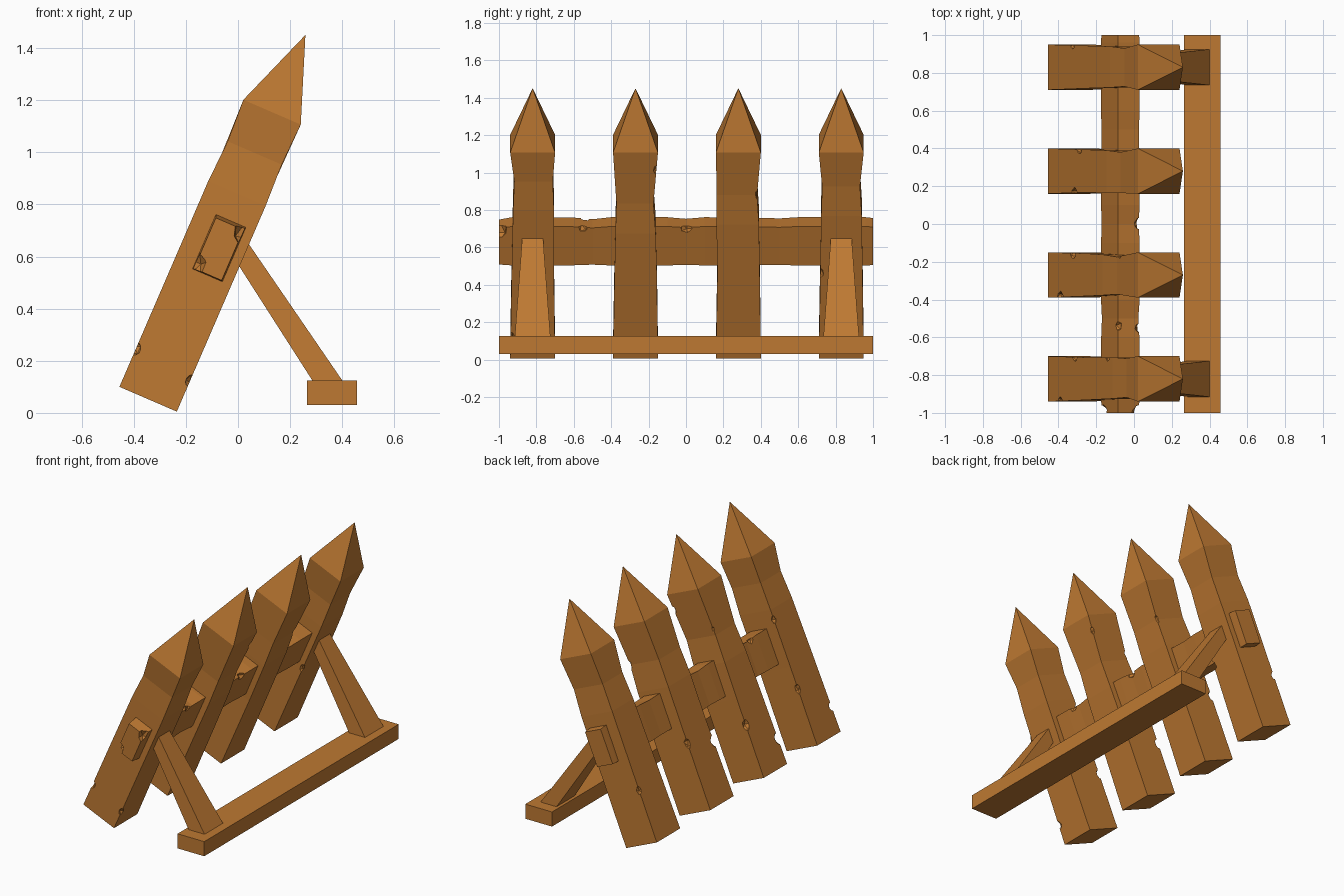
import bpy, bmesh, math, random
from mathutils import Matrix, Vector, Euler

if "Cube" in bpy.data.objects:
    bpy.data.objects.remove(bpy.data.objects["Cube"])

random.seed(4)
wood = bpy.data.materials.new("warm wood brown")
wood.diffuse_color = (0.515, 0.191, 0.032, 1)
wood.use_nodes = True
wood.node_tree.nodes["Principled BSDF"].inputs["Base Color"].default_value = wood.diffuse_color

# Leaning frame: local x = through the plank, y = along barrier, z = up the stake
LEAN = Matrix.Translation((-0.345, 0, 0.0525)) @ Matrix.Rotation(math.atan2(0.475, 1.10), 4, 'Y')


def finish(name, bm, mat=wood):
    bmesh.ops.recalc_face_normals(bm, faces=bm.faces)
    me = bpy.data.meshes.new(name)
    bm.to_mesh(me)
    bm.free()
    me.materials.append(mat)
    ob = bpy.data.objects.new(name, me)
    bpy.context.collection.objects.link(ob)
    return ob


def loft(name, rings, tip=None, matrix=Matrix()):
    """Skin a list of four-point rings, closing the end with a cap or a point."""
    bm = bmesh.new()
    vs = [[bm.verts.new(matrix @ Vector(p)) for p in r] for r in rings]
    for a, b in zip(vs, vs[1:]):
        for i in range(4):
            j = (i + 1) % 4
            bm.faces.new((a[i], a[j], b[j], b[i]))
    bm.faces.new(vs[0])
    if tip:
        t = bm.verts.new(matrix @ Vector(tip))
        for i in range(4):
            bm.faces.new((vs[-1][i], vs[-1][(i + 1) % 4], t))
    else:
        bm.faces.new(vs[-1])
    return finish(name, bm)


def rect(x0, x1, y0, y1, z):
    return [(x0, y0, z), (x1, y0, z), (x1, y1, z), (x0, y1, z)]


def chip(ob, spots):
    """Knock small angular chips out of the edges at the given local points."""
    bm = bmesh.new()
    for x, y, z, s in spots:
        m = (LEAN @ Matrix.Translation((x, y, z))
             @ Euler([random.uniform(-0.5, 0.5) for _ in range(3)]).to_matrix().to_4x4()
             @ Matrix.Diagonal((s, s, s * 1.3, 1)))
        bmesh.ops.create_icosphere(bm, subdivisions=1, radius=1, matrix=m)
    cutter = finish(ob.name + "_chip_cutter", bm)
    cutter.hide_render = True
    cutter.hide_viewport = True
    mod = ob.modifiers.new("chips", 'BOOLEAN')
    mod.operation = 'DIFFERENCE'
    mod.solver = 'EXACT'
    mod.object = cutter


# Pointed stakes: centre y, neck height, neck inset on -y and +y sides, chips (x side, y side, height)
stakes = [
    (-0.82, 1.03, 0.022, 0.012, [(-1, -1, 0.16), (1, -1, 0.13), (-1, 1, 0.36), (-1, 1, 0.80)]),
    (-0.27, 0.90, 0.018, 0.024, [(-1, -1, 0.16), (-1, 1, 0.33), (-1, 1, 0.93), (1, 1, 1.10)]),
    (0.28, 0.95, 0.004, 0.020, [(-1, -1, 0.35), (1, 1, 0.95), (-1, 1, 0.42)]),
    (0.83, 1.00, 0.018, 0.020, [(-1, 1, 0.33), (1, -1, 0.50)]),
]
H = 0.12
for k, (y, neck, il, ir, chips) in enumerate(stakes):
    rings = [rect(-H, H, y - H, y + H, 0),
             rect(-H, H, y - H + 0.008, y + H - 0.006, 0.5),
             rect(-H, H, y - H + il * 0.7, y + H - ir * 0.5, neck - 0.17),
             rect(-H + 0.008, H - 0.006, y - H + il, y + H - ir, neck),
             rect(-H, H, y - H, y + H, 1.2)]
    stake = loft(f"stake_{k + 1}", rings, tip=(0, y, 1.523), matrix=LEAN)
    chip(stake, [(sx * (H + 0.003), y + sy * (H - 0.003), w, random.uniform(0.022, 0.034))
                 for sx, sy, w in chips])

# Crossbeam running through the stakes, slightly worn along its length
rings = []
for y, d in [(-1, 0.012), (-0.93, 0), (-0.6, 0.002), (-0.5, 0.010), (-0.4, 0), (-0.1, 0),
             (0.0, 0.008), (0.1, 0), (0.4, 0.003), (0.5, 0.006), (0.6, 0), (0.96, 0), (1, 0.004)]:
    x0, x1, z0, z1 = -0.042 + d * 0.4, 0.083 - d * 0.4, 0.527 + d * 0.3, 0.754 - d
    rings.append([(x0, y, z0), (x1, y, z0), (x1, y, z1), (x0, y, z1)])
beam = loft("crossbeam", rings, matrix=LEAN)
chip(beam, [(0.087, -1, 0.74, 0.05), (-0.046, -1, 0.54, 0.05), (-0.045, -0.54, 0.755, 0.03),
            (0.085, 0.0, 0.755, 0.035), (0.085, -0.55, 0.755, 0.03)])

# Tapered struts from the outer stakes down to the ground rail
for side, y in (("front", -0.82), ("back", 0.83)):
    loft(f"{side}_strut",
         [rect(0.301, 0.417, y - 0.097, y + 0.097, 0.10),
          [(-0.032, y - 0.052, 0.62), (0.006, y - 0.052, 0.70),
           (0.006, y + 0.052, 0.70), (-0.032, y + 0.052, 0.62)]])

# Ground rail
loft("ground_rail", [rect(0.265, 0.457, -1, 1, 0.03), rect(0.265, 0.457, -1, 1, 0.125)])
